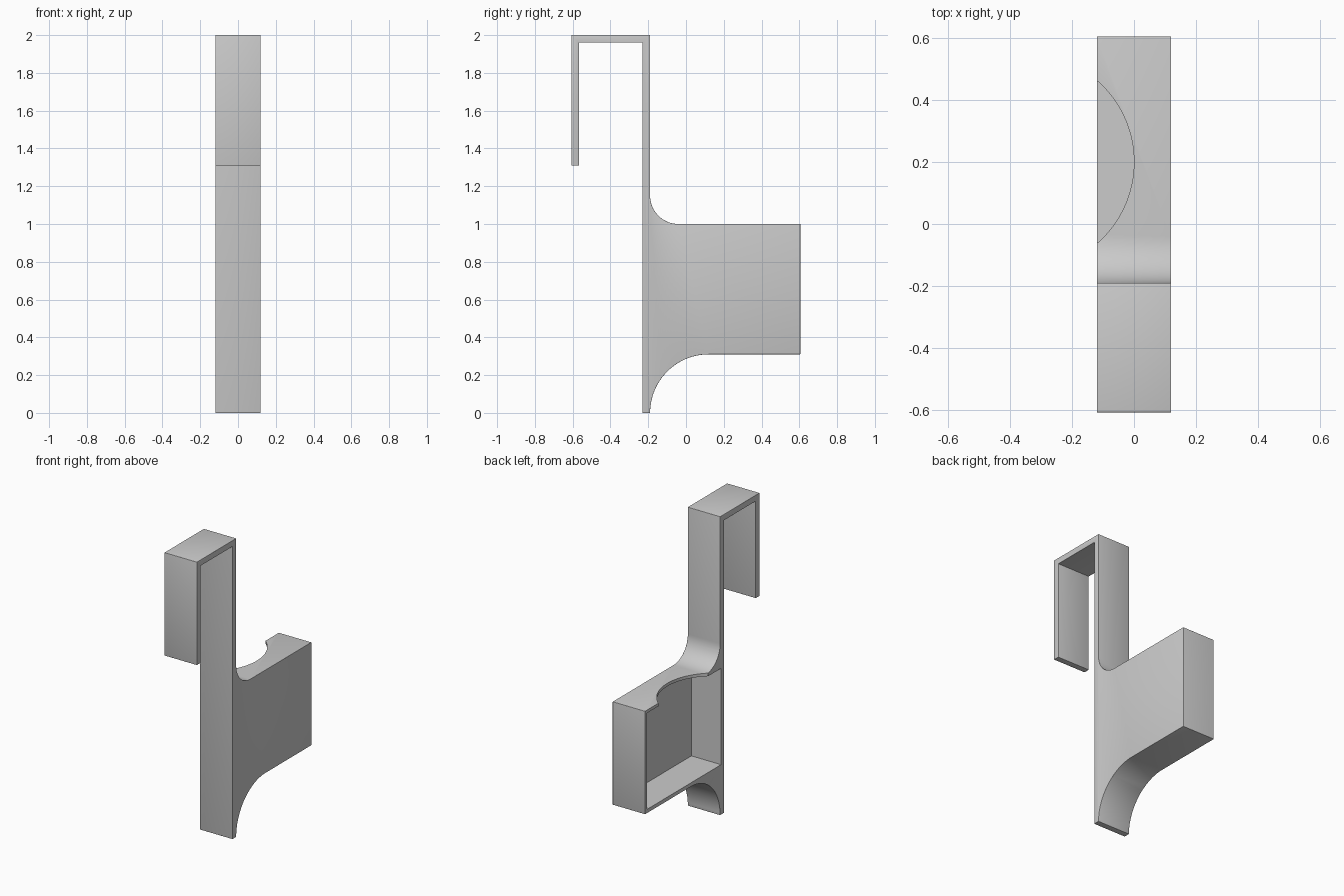
import bpy
import bmesh
from math import radians, cos, sin

cube = bpy.data.objects.get("Cube")
if cube:
    bpy.data.objects.remove(cube, do_unlink=True)

HALF = 0.12      # half of the width in x
ROUND = 0.011    # edge rounding


def make_material(name, colour):
    mat = bpy.data.materials.new(name)
    mat.use_nodes = True
    mat.diffuse_color = colour
    mat.node_tree.nodes["Principled BSDF"].inputs["Base Color"].default_value = colour
    return mat


def arc(cy, cz, r, start, end, steps):
    angles = [radians(start + (end - start) * i / steps) for i in range(steps + 1)]
    return [(cy + r * cos(a), cz + r * sin(a)) for a in angles]


def make_object(name, bm):
    bmesh.ops.recalc_face_normals(bm, faces=bm.faces[:])
    mesh = bpy.data.meshes.new(name)
    bm.to_mesh(mesh)
    bm.free()
    obj = bpy.data.objects.new(name, mesh)
    bpy.context.collection.objects.link(obj)
    return obj


def cut(obj, name, bm):
    cutter = make_object(name, bm)
    cutter.hide_render = True
    mod = obj.modifiers.new(name, 'BOOLEAN')
    mod.operation = 'DIFFERENCE'
    mod.solver = 'EXACT'
    mod.object = cutter
    bpy.context.view_layer.objects.active = obj
    bpy.ops.object.modifier_apply(modifier=name)
    bpy.data.objects.remove(cutter, do_unlink=True)


# Side profile (y, z): hook, long strip, box and the two curved gussets
profile = [(-0.23, 0.0)]
profile += arc(0.12, 0.0, 0.31, 180, 90, 24)
profile += [(0.605, 0.31), (0.605, 1.0)]
profile += arc(-0.04, 1.15, 0.15, 270, 180, 16)
profile += [(-0.19, 2.0), (-0.607, 2.0), (-0.607, 1.31),
            (-0.567, 1.31), (-0.567, 1.96), (-0.23, 1.96)]

bm = bmesh.new()
face = bm.faces.new([bm.verts.new((-HALF, y, z)) for y, z in profile])
ext = bmesh.ops.extrude_face_region(bm, geom=[face])
moved = [v for v in ext["geom"] if isinstance(v, bmesh.types.BMVert)]
bmesh.ops.translate(bm, verts=moved, vec=(2 * HALF, 0, 0))
bmesh.ops.recalc_face_normals(bm, faces=bm.faces[:])


# Round the outer edges, leaving the rim of the open box side crisp
def is_rounded(edge):
    a, b = (v.co for v in edge.verts)
    if abs(a.x - b.x) > 0.1:
        return edge.calc_face_angle_signed() > radians(30)
    box_rim = max(a.y, b.y) > -0.18 and min(a.z, b.z) > 0.25 and max(a.z, b.z) < 1.2
    return a.x > 0 or not box_rim


edges = [e for e in bm.edges if is_rounded(e)]
bmesh.ops.bevel(bm, geom=edges, offset=ROUND, segments=3, profile=0.5,
                affect='EDGES', clamp_overlap=True)
holder = make_object("hanging_holder", bm)

# Box cavity, open towards -x
bm = bmesh.new()
bmesh.ops.create_cube(bm, size=1)
bmesh.ops.scale(bm, verts=bm.verts[:], vec=(0.4, 0.785, 0.645))
bmesh.ops.translate(bm, verts=bm.verts[:], vec=(-0.1, 0.1925, 0.6575))
cut(holder, "cavity_cutter", bm)

# Round finger scoop through the box roof
bm = bmesh.new()
bmesh.ops.create_cone(bm, cap_ends=True, segments=128, radius1=0.348,
                      radius2=0.348, depth=0.4)
bmesh.ops.translate(bm, verts=bm.verts[:], vec=(-0.348, 0.2, 1.0))
cut(holder, "scoop_cutter", bm)

# Material and shading
holder.data.materials.clear()
holder.data.materials.append(make_material("light_grey", (0.6, 0.6, 0.6, 1)))
for ob in bpy.context.selected_objects:
    ob.select_set(False)
holder.select_set(True)
bpy.context.view_layer.objects.active = holder
bpy.ops.object.shade_smooth_by_angle(angle=radians(35))
